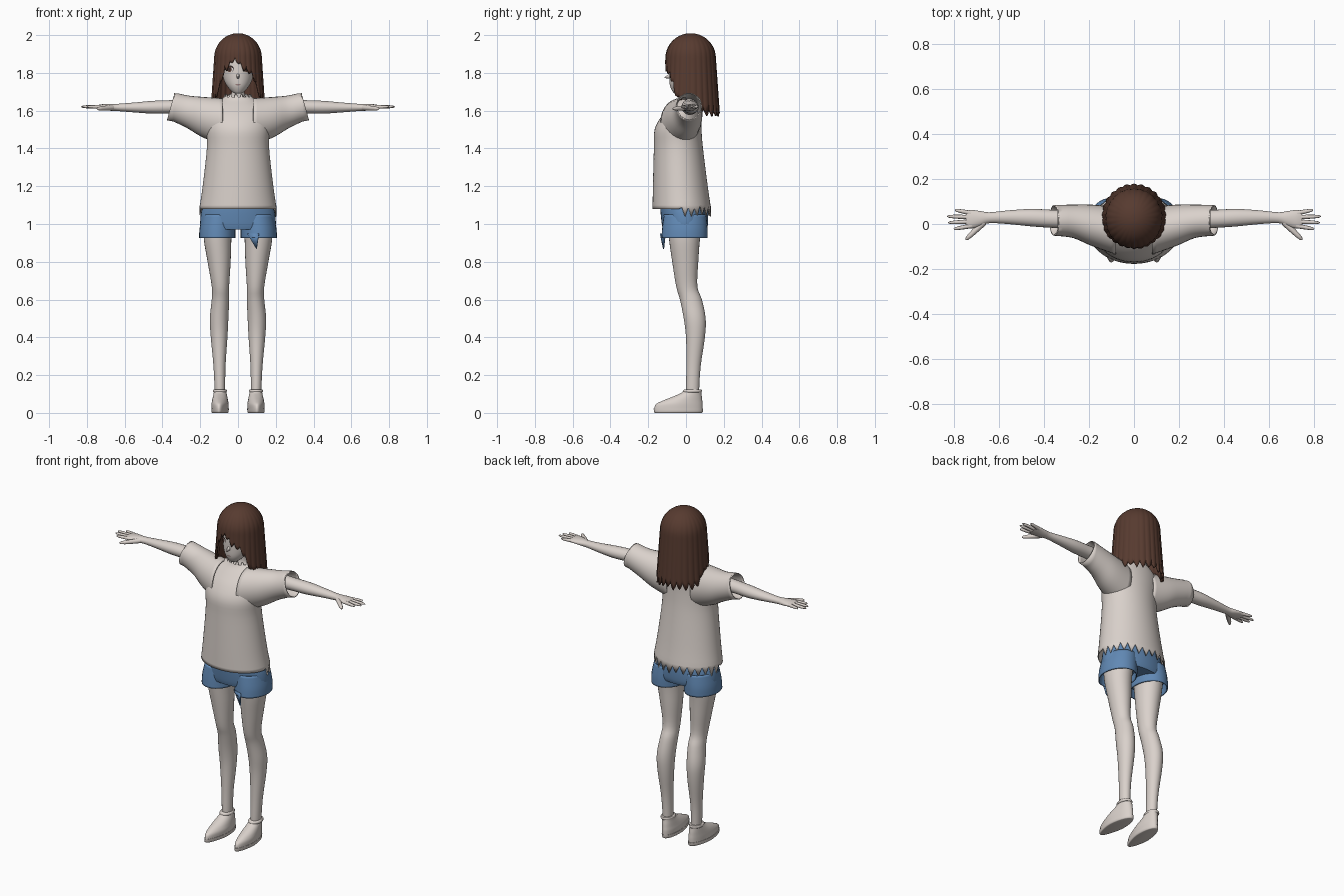
import bpy, bmesh, math, random
from mathutils import Vector
from mathutils.bvhtree import BVHTree

random.seed(4)
cube = bpy.data.objects.get("Cube")
if cube:
    bpy.data.objects.remove(cube, do_unlink=True)


def material(name, *rgb):
    m = bpy.data.materials.new(name)
    m.use_nodes = True
    m.diffuse_color = (*rgb, 1)
    m.node_tree.nodes["Principled BSDF"].inputs["Base Color"].default_value = (*rgb, 1)
    return m


PALE = material("pale cloth and skin", .70, .64, .60)
BLUE = material("denim blue", .12, .25, .46)
BROWN = material("hair brown", .095, .043, .029)
DARK = material("lash dark", .03, .02, .02)
WHITE = material("eye white", .75, .73, .72)
LIP = material("lip", .36, .24, .23)


def finish(name, bm, mat, mirror=False, thick=0):
    """Turn a bmesh into a smooth object with optional thickness and mirror."""
    bmesh.ops.recalc_face_normals(bm, faces=bm.faces)
    for e in bm.edges:
        if len(e.link_faces) == 2 and e.calc_face_angle() > 1:
            e.smooth = False
    for f in bm.faces:
        f.smooth = True
    me = bpy.data.meshes.new(name)
    bm.to_mesh(me)
    bm.free()
    me.materials.append(mat)
    ob = bpy.data.objects.new(name, me)
    bpy.context.collection.objects.link(ob)
    if thick:
        s = ob.modifiers.new("thickness", 'SOLIDIFY')
        s.thickness, s.offset = thick, -1
    if mirror:
        ob.modifiers.new("other side", 'MIRROR')
    return ob


def spline(rings, steps):
    """Smoothly resample a list of ring tuples."""
    out = []
    for i in range(len(rings) - 1):
        a, b, c, d = (rings[min(max(i + k, 0), len(rings) - 1)] for k in (-1, 0, 1, 2))
        for s in range(steps):
            t = s / steps
            out.append([q + .5 * t * (r - p + t * (2*p - 5*q + 4*r - w + t * (3*(q - r) + w - p)))
                        for p, q, r, w in zip(a, b, c, d)])
    return out + [list(rings[-1])]


def loft(name, rings, mat, axis='z', sides=28, steps=4, caps=True, tweak=None, **kw):
    """Rings are (position, centre u, centre v, radius u, radius v)."""
    bm = bmesh.new()
    loops = []
    for t, cu, cv, ru, rv in spline(rings, steps):
        loop = []
        for i in range(sides):
            a = math.tau * i / sides
            u, v = cu + ru * math.cos(a), cv + rv * math.sin(a)
            loop.append(bm.verts.new((u, v, t) if axis == 'z' else (t, u, v)))
        loops.append(loop)
    for lo, hi in zip(loops, loops[1:]):
        for i in range(sides):
            j = (i + 1) % sides
            bm.faces.new((lo[i], lo[j], hi[j], hi[i]))
    if caps:
        bm.faces.new(loops[0])
        bm.faces.new(loops[-1])
    if tweak:
        tweak(loops)
    return finish(name, bm, mat, **kw)


# Shirt: torso with ragged hem and collar, open skewed sleeves
def ragged(loops):
    for i, v in enumerate(loops[0]):
        if v.co.y > -.03:
            v.co.z += (-.035 if i % 2 else .012) + random.uniform(-.008, .008)
    for i, v in enumerate(loops[-1]):
        v.co.z += .012 if i % 4 < 2 else -.012


loft("shirt_body", [(1.08, 0, -.022, .205, .155), (1.2, 0, -.03, .187, .145),
                    (1.4, 0, -.04, .165, .13), (1.5, 0, -.042, .168, .124),
                    (1.57, 0, -.025, .165, .105), (1.62, 0, -.005, .15, .08),
                    (1.655, 0, .01, .105, .06), (1.675, 0, .012, .07, .05)],
     PALE, sides=56, caps=False, tweak=ragged, thick=.006)


def skew(loops):
    for v in loops[-1]:
        v.co.x -= .28 * (v.co.z - 1.625)


loft("sleeve", [(.08, -.03, 1.54, .1, .12), (.19, -.005, 1.567, .085, .1),
                (.27, .012, 1.595, .068, .08), (.355, .016, 1.625, .062, .07)],
     PALE, axis='x', caps=False, tweak=skew, thick=.006, mirror=True)

# Shorts
loft("shorts_hips", [(.97, 0, -.006, .19, .115), (1.0, 0, -.006, .2, .122),
                     (1.07, 0, -.01, .193, .125), (1.13, 0, -.02, .165, .115)], BLUE, sides=40)
loft("shorts_leg", [(.925, .11, -.008, .096, .122), (.98, .108, -.006, .095, .12),
                    (1.05, .1, -.005, .088, .112)], BLUE, caps=False, thick=.006, mirror=True)
bm = bmesh.new()
bm.faces.new([bm.verts.new(p) for p in ((.05, -.107, .95), (.112, -.133, .95), (.1, -.116, .868))])
finish("torn_flap", bm, BLUE, thick=.006)

# Legs and shoes
loft("leg", [(.06, .095, .035, .026, .034), (.13, .096, .035, .028, .035),
             (.25, .098, .04, .032, .038), (.4, .1, .05, .044, .05),
             (.5, .1, .046, .049, .058), (.6, .093, .026, .046, .058),
             (.67, .093, .004, .046, .056), (.8, .1, -.004, .061, .069),
             (.92, .108, -.008, .073, .082), (1.02, .105, -.005, .078, .095)], PALE, mirror=True)


def turn_out(loops):
    for loop in loops:
        for v in loop:
            v.co.x -= .06 * v.co.y
            if v.co.y < -.05:
                v.co.x += .12 * (v.co.y + .05) * (v.co.x - .095) / .05


loft("shoe_sole", [(0, .093, -.04, .04, .122), (.004, .093, -.04, .045, .129),
                   (.022, .093, -.04, .046, .131)], PALE, steps=2, tweak=turn_out, mirror=True)
loft("shoe_upper", [(.018, .093, -.04, .044, .128), (.045, .093, -.036, .045, .124),
                    (.065, .094, -.018, .042, .104), (.085, .095, .006, .038, .078),
                    (.105, .096, .027, .034, .054), (.122, .096, .036, .032, .044)],
     PALE, tweak=turn_out, mirror=True)
loft("shoe_collar", [(.108, .096, .033, .034, .048), (.116, .096, .034, .038, .051),
                     (.124, .096, .036, .034, .046)], PALE, steps=2, mirror=True)

# Arms, hands and fingers
loft("arm", [(.2, .02, 1.62, .043, .043), (.34, .022, 1.62, .04, .036),
             (.45, .028, 1.618, .039, .034), (.55, .03, 1.617, .031, .026),
             (.64, .028, 1.617, .024, .019), (.68, .024, 1.618, .033, .018),
             (.72, .021, 1.62, .041, .014), (.745, .021, 1.62, .038, .009)],
     PALE, axis='x', sides=20, mirror=True)


def digit(name, start, end, radius):
    c = bpy.data.curves.new(name, 'CURVE')
    c.dimensions, c.bevel_depth, c.bevel_resolution, c.use_fill_caps = '3D', radius, 2, True
    s = c.splines.new('POLY')
    shape = ((0, 1.1), (.4, 1), (.75, .85), (.93, .6), (1, .2))
    s.points.add(len(shape) - 1)
    for p, (t, r) in zip(s.points, shape):
        p.co = (*Vector(start).lerp(Vector(end), t), 1)
        p.radius = r
    c.materials.append(PALE)
    ob = bpy.data.objects.new(name, c)
    bpy.context.collection.objects.link(ob)
    ob.modifiers.new("other side", 'MIRROR')


for name, y0, x1, y1 in (("index_finger", -.008, .8, -.022), ("middle_finger", .011, .825, .006),
                         ("ring_finger", .03, .83, .034), ("little_finger", .048, .795, .062)):
    digit(name, (.72, y0, 1.62), (x1, y1, 1.621), .0095)
digit("thumb", (.665, .008, 1.616), (.747, -.07, 1.61), .013)

# Neck and head
loft("neck", [(1.58, 0, .01, .11, .05), (1.64, 0, .015, .075, .045),
              (1.68, 0, .025, .037, .037), (1.78, 0, .02, .036, .037)], PALE)
head = loft("head", [(1.69, 0, -.045, .012, .014), (1.7, 0, -.035, .032, .035),
                     (1.73, 0, -.018, .058, .066), (1.77, 0, 0, .077, .088),
                     (1.83, 0, .012, .086, .1), (1.9, 0, .02, .088, .1),
                     (1.95, 0, .022, .06, .07), (1.965, 0, .022, .025, .03)], PALE, sides=40)
bm = bmesh.new()
bmesh.ops.create_cone(bm, segments=12, radius1=.013, radius2=.002, depth=.04)
for v in bm.verts:
    x, y, z = v.co
    v.co = (x, -.093 - z, 1.781 + y * 1.4 - z * .3)
finish("nose", bm, PALE)

# Facial details projected on to the head
tree = BVHTree.FromPolygons([v.co for v in head.data.vertices],
                            [tuple(p.vertices) for p in head.data.polygons])


def patch(name, cx, cz, rx, rz, mat, lift, mirror=True):
    bm = bmesh.new()
    loops = []
    for k in (.05, .35, .7, 1):
        loop = []
        for i in range(20):
            a = math.tau * i / 20
            x, z = cx + k * rx * math.cos(a), cz + k * rz * math.sin(a)
            hit = tree.ray_cast(Vector((x, -1, z)), Vector((0, 1, 0)))[0]
            loop.append(bm.verts.new((x, (hit.y if hit else 0) - lift, z)))
        loops.append(loop)
    bm.faces.new(loops[0])
    for lo, hi in zip(loops, loops[1:]):
        for i in range(20):
            j = (i + 1) % 20
            bm.faces.new((lo[i], lo[j], hi[j], hi[i]))
    finish(name, bm, mat, mirror=mirror)


patch("eye_lash", .046, 1.822, .024, .018, DARK, .002)
patch("eye_white", .046, 1.818, .021, .014, WHITE, .003)
patch("eye_iris", .045, 1.819, .012, .015, BROWN, .004)
patch("eye_pupil", .045, 1.819, .006, .008, DARK, .005)
patch("eyebrow", .046, 1.857, .022, .003, BROWN, .002)
patch("mouth", 0, 1.738, .015, .004, LIP, .002, mirror=False)

# Hair: one shell of ridged locks, short at the fringe and long at the back
LOCK, LOCKS, ROWS = 6, 26, 22
COUNT = LOCK * LOCKS
lock_drop = [random.uniform(0, .025) for _ in range(LOCKS)]


def hair_end(a):
    c, f = math.cos(a), -math.sin(a)
    if f > .8:
        return 1.865 - .1 * abs(c + .15)
    if f > .5:
        return 1.665 + (f - .5) * .43
    return 1.665 - .07 * min(1, max(0, (.1 - f) / .5))


bm = bmesh.new()
columns = []
for i in range(COUNT):
    a = math.tau * i / COUNT
    ridge = 1 - abs(i % LOCK - LOCK / 2) / (LOCK / 2)
    end = hair_end(a) - ridge * (.018 + lock_drop[i // LOCK]) + .015
    column = []
    for k in range(1, ROWS + 1):
        s = k / ROWS
        z = 2 - (2 - end) * s * s
        dome = math.sqrt(max(0, 1 - (max(0, z - 1.88) / .12) ** 2))
        r = (dome + max(0, 1.88 - z) * .55) * (1 + .035 * s * (ridge - .5))
        column.append(bm.verts.new((.116 * r * math.cos(a), .025 + .122 * r * math.sin(a), z)))
    columns.append(column)
bm.faces.new([c[0] for c in columns])
for i, left in enumerate(columns):
    right = columns[(i + 1) % COUNT]
    for k in range(ROWS - 1):
        bm.faces.new((left[k], right[k], right[k + 1], left[k + 1]))
finish("hair", bm, BROWN, thick=.01)
